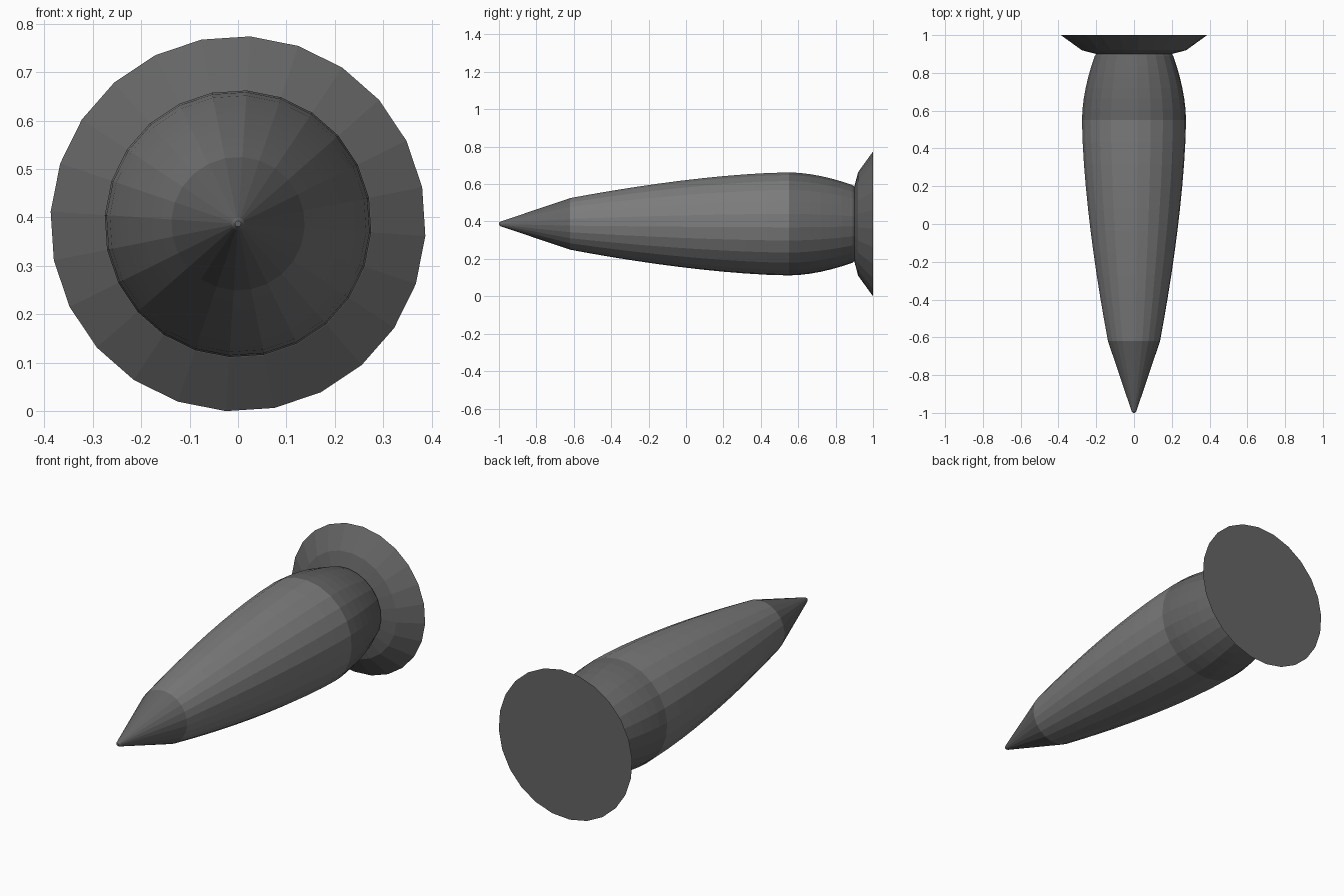
import bpy, bmesh, math

if "Cube" in bpy.data.objects:
    bpy.data.objects.remove(bpy.data.objects["Cube"])

SIDES = 24
PHASE = math.radians(-3.75)
AXIS_Z = 0.387


def grey(name, v):
    m = bpy.data.materials.new(name)
    m.diffuse_color = (v, v, v, 1)
    m.use_nodes = True
    m.node_tree.nodes["Principled BSDF"].inputs["Base Color"].default_value = m.diffuse_color
    return m


def lathe(name, profile, mat, cap_front=False, cap_back=False):
    """Revolve (y, radius) points about the long axis, front to back."""
    bm = bmesh.new()
    rings = []
    for y, r in profile:
        angles = [PHASE + math.tau * k / SIDES for k in range(SIDES)]
        rings.append([bm.verts.new((r * math.cos(a), y, r * math.sin(a) + AXIS_Z))
                      for a in angles])
    for a, b in zip(rings, rings[1:]):
        for k in range(SIDES):
            n = (k + 1) % SIDES
            bm.faces.new((a[k], b[k], b[n], a[n]))
    if cap_front:
        bm.faces.new(rings[0])
    if cap_back:
        bm.faces.new(rings[-1][::-1])
    bmesh.ops.recalc_face_normals(bm, faces=bm.faces)
    # an open tube may be recalculated inside out: make sides face outward
    f = next(f for f in bm.faces if len(f.verts) == 4)
    c = f.calc_center_median()
    if f.normal.x * c.x + f.normal.z * (c.z - AXIS_Z) < 0:
        bmesh.ops.reverse_faces(bm, faces=bm.faces)
    me = bpy.data.meshes.new(name)
    bm.to_mesh(me)
    bm.free()
    me.materials.append(mat)
    ob = bpy.data.objects.new(name, me)
    bpy.context.collection.objects.link(ob)
    return ob


def curve(y_wide, r_wide, y_end, r_end, power, steps):
    """Profile bulging from the widest ring towards a narrower end."""
    return [(y_wide + (y_end - y_wide) * i / steps,
             r_wide + (r_end - r_wide) * (i / steps) ** power)
            for i in range(steps + 1)]


dark = grey("dark_grey", 0.13)
light = grey("mid_grey", 0.2)

# pointed tip with a tiny blunt end
lathe("nose_cone", [(-1.0, 0.006), (-0.99, 0.013), (-0.62, 0.138)], dark, cap_front=True)
# long tapered body
lathe("body", curve(0.55, 0.276, -0.62, 0.138, 1.6, 10)[::-1], light)
# rounded rear section narrowing to the neck
lathe("rear_section", curve(0.55, 0.276, 0.89, 0.208, 1.8, 6) + [(0.9, 0.2)], dark)
# flared base flange
lathe("base_flange", [(0.9, 0.2), (0.92, 0.277), (1.0, 0.388)], dark, cap_back=True)
